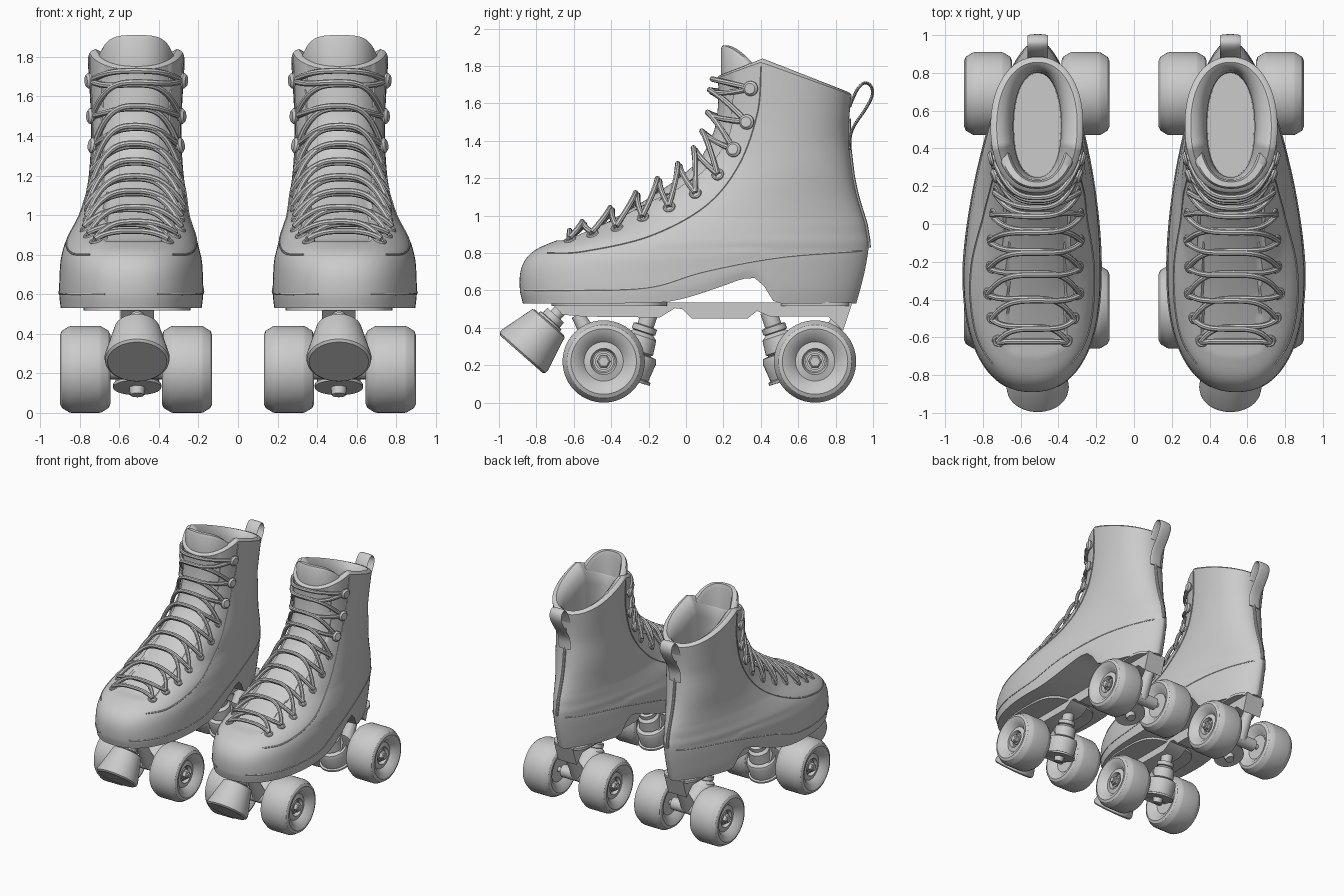
import bpy, bmesh, math
from mathutils import Vector

if "Cube" in bpy.data.objects:
    bpy.data.objects.remove(bpy.data.objects["Cube"])

CX = 0.51          # centre line of the right skate; the left one is mirrored
# boot slices: z, front y, widest y, back y, half width, back roundness
SLICES = [
    (.53, -.872, -.25, .91, .357, 1.65), (.60, -.888, -.25, .93, .364, 1.65),
    (.70, -.885, -.25, .955, .362, 1.65), (.77, -.855, -.23, .968, .357, 1.65),
    (.82, -.80, -.20, .975, .346, 1.65), (.86, -.71, -.15, .975, .335, 1.68),
    (.90, -.60, -.10, .968, .32, 1.7), (.95, -.49, 0, .96, .297, 1.75),
    (1.0, -.39, .10, .945, .277, 1.8), (1.1, -.22, .25, .915, .255, 1.9),
    (1.2, -.07, .38, .893, .24, 2), (1.3, .05, .45, .88, .232, 2),
    (1.4, .11, .48, .87, .229, 2), (1.55, .15, .5, .87, .231, 2.1),
    (1.83, .165, .52, .885, .245, 2.15)]
BOTTOM = [(-1, .53), (-.15, .535), (0, .56), (.2, .625), (.3, .66), (.37, .665), (.42, .62), (.47, .54), (.52, .53), (1, .53)]
N = 2.3            # front roundness


def interp(tab, t):
    """smooth interpolation of table rows keyed by their first column"""
    t = min(max(t, tab[0][0]), tab[-1][0])
    i = max(k for k in range(len(tab) - 1) if tab[k][0] <= t)
    a, b = tab[i], tab[i + 1]
    p, q = tab[max(i - 1, 0)], tab[min(i + 2, len(tab) - 1)]
    h = b[0] - a[0]
    u = (t - a[0]) / h
    out = []
    for k in range(1, len(a)):
        m0 = (b[k] - p[k]) / (b[0] - p[0]) * h
        m1 = (q[k] - a[k]) / (q[0] - a[0]) * h
        out.append(a[k] * (2*u**3 - 3*u*u + 1) + m0 * (u**3 - 2*u*u + u) + b[k] * (3*u*u - 2*u**3) + m1 * (u**3 - u*u))
    return out


def smooth(pts, n=40):
    tab = [(i, *p) for i, p in enumerate(pts)]
    return [Vector(interp(tab, i * (len(pts) - 1) / n)) for i in range(n + 1)]


def top(y):
    return 1.73 + .36 * (y - .15) if y < .4 else 1.82 - .36 * (y - .4)


def low_k(y):
    return (.85 - interp(BOTTOM, y)[0]) / .32


def remap(y, z):   # bends flat slices to the arch below and the sloping cuff above
    if z < .85:
        return .85 - (.85 - z) * low_k(y)
    return z if z < 1.4 else 1.4 + (z - 1.4) * (top(y) - 1.4) / .43


def unmap(y, z):
    if z < .85:
        return .85 - (.85 - z) / low_k(y)
    return z if z < 1.4 else 1.4 + (z - 1.4) * .43 / (top(y) - 1.4)


def shift(y, z, ym, yb):   # the forefoot leans outwards
    return CX + .03 * min(1, max(.15, (1.15 - z) / .3)) * (1 - max(0, y - ym) / (yb - ym))


def slice_point(z, a):
    yf, ym, yb, w, e = interp(SLICES, z)
    c, s = math.cos(a), math.sin(a)
    n = N if c >= 0 else e
    y = ym - (ym - yf) * c ** (2 / n) if c >= 0 else ym + (yb - ym) * (-c) ** (2 / n)
    x = math.copysign(w * abs(s) ** (2 / n), s)
    return Vector((shift(y, z, ym, yb) + x, y, remap(y, z)))


def half_width(y, z):
    z = unmap(y, z)
    yf, ym, yb, w, e = interp(SLICES, z)
    t, n = ((ym - y) / (ym - yf), N) if y < ym else ((y - ym) / (yb - ym), e)
    return w * (1 - min(t, .999) ** n) ** (1 / n), shift(y, z, ym, yb)


def on_surface(y, z, side):
    w, c = half_width(y, z)
    n = Vector((1, (half_width(y - .01, z)[0] - half_width(y + .01, z)[0]) * 50, (half_width(y, z - .01)[0] - half_width(y, z + .01)[0]) * 50)).normalized()
    return Vector((c + side * w, y, z)), Vector((n.x * side, n.y, n.z))


def loft(rings, cap=True, ngon=False, closed=False):
    n = len(rings[0])
    v = [p for r in rings for p in r]
    m = len(rings)
    f = [(i * n + k, i * n + (k + 1) % n, (i + 1) % m * n + (k + 1) % n, (i + 1) % m * n + k)
         for i in range(m if closed else m - 1) for k in range(n)]
    if cap and not closed:
        for o in (0, (m - 1) * n):
            if ngon:
                f.append(tuple(range(o, o + n)))
            else:
                f += [tuple(dict.fromkeys((o + k, o + k + 1, o + (n - k - 1) % n, o + (n - k) % n))) for k in range(n // 2)]
    f = [q for q in (tuple(dict.fromkeys(q)) for q in f) if len(q) > 2]
    return v, f


def lathe(profile, p, axis, n=40, closed=False):
    q = Vector(axis).to_track_quat('Z', 'Y')
    return loft([[Vector(p) + q @ Vector((r * math.cos(k * math.tau / n), r * math.sin(k * math.tau / n), h))
                  for k in range(n)] for r, h in profile], True, True, closed)


def rod(a, b, r1, r2=None, n=24):
    a, b = Vector(a), Vector(b)
    return lathe([(r1, 0), (r2 or r1, (b - a).length)], a, b - a, n)


def tube(path, rx, ry=None, ref=(1, 0, 0), n=10):
    rings = []
    for i, p in enumerate(path):
        t = (path[min(i + 1, len(path) - 1)] - path[max(i - 1, 0)]).normalized()
        v = t.cross(Vector(ref)).normalized()
        u = v.cross(t)
        rings.append([p + u * rx * math.cos(k * math.tau / n) + v * (ry or rx) * math.sin(k * math.tau / n) for k in range(n)])
    return loft(rings, True, True)


def add(name, parts, angle=35):
    bm = bmesh.new()
    for v, f in parts:
        vs = [bm.verts.new(p) for p in v]
        for q in f:
            bm.faces.new([vs[i] for i in q])
    bmesh.ops.recalc_face_normals(bm, faces=bm.faces)
    me = bpy.data.meshes.new(name)
    bm.to_mesh(me)
    bm.free()
    ob = bpy.data.objects.new(name, me)
    bpy.context.collection.objects.link(ob)
    bpy.ops.object.select_all(action='DESELECT')
    ob.select_set(True)
    bpy.context.view_layer.objects.active = ob
    bpy.ops.object.shade_smooth_by_angle(angle=math.radians(angle))
    ob.modifiers.new("pair", 'MIRROR').use_mirror_merge = False
    return ob


# boot: outer shell, padded collar and hollow inside in one loft
SEG = 128
rings = []
for z in [.53 + i * .0125 for i in range(40)] + [1.03 + i * .05 for i in range(17)]:
    r = [slice_point(z, k * math.tau / SEG) for k in range(SEG)]
    for p in r:    # recessed throat under the laces
        if .88 < z < 1.8 and abs(p.x - CX - .005) < .15 + .02 * (z > 1.1) and p.y < .4:
            p += Vector((0, .012, -.012))
    rings.append(r)
rim = rings[-1]
for sx, sy, dz in [(.96, .97, .012), (.87, .92, .02), (.75, .86, .005), (.6, .8, -.04), (.52, .77, -.12), (.5, .76, None)]:
    rings.append([Vector((CX + (p.x - CX) * sx, .525 + (p.y - .525) * sy, .8 if dz is None else p.z + dz)) for p in rim])
add("boot", [loft(rings)], 40)

# tongue top
outer = []
for sc in (1, .72):
    for i in range(33):
        s = i / 16 - 1
        p = slice_point(1.7, s * 1.15)
        x, y = CX + (p.x - CX) * .93 * sc, .53 + (p.y - .515) * (.97 if sc == 1 else .84)
        outer.append((x, y, 1.91 - .13 * abs(s) ** 3 - (.015 if sc != 1 else 0)))
strip = [[Vector((a[0], a[1], 1.6)), Vector((a[0], a[1], a[2] - .02)), Vector((.8*a[0]+.2*b[0], .8*a[1]+.2*b[1], a[2])),
          Vector((.2*a[0]+.8*b[0], .2*a[1]+.8*b[1], a[2])), Vector((b[0], b[1], b[2] - .02)), Vector((b[0], b[1], 1.5))]
         for a, b in zip(outer[:33], outer[33:])]
add("tongue", [loft(strip, True, True)], 50)

# seams: sole line, eyestay line and back piping
seams = []
for side in (1, -1):
    for line in ([(-.86, .6), (-.6, .6), (-.2, .615), (.1, .7), (.5, .775), (.94, .81)],
                 [(-.74, .8), (-.55, .81), (-.2, .89), (.1, 1.05), (.28, 1.27), (.38, 1.55), (.4, 1.8)]):
        seams.append(tube([on_surface(y, z, side)[0] for y, z in smooth(line, 60)], .005, n=6))
seams.append(tube([Vector((CX, interp(SLICES, z)[2], z)) for z in [.83 + i * .03 for i in range(24)]], .013))
add("seams", seams)

# pull loop
loop = smooth([(CX, .875, 1.58), (CX, .89, 1.62), (CX, .92, 1.68), (CX, .957, 1.71), (CX, .99, 1.69), (CX, .995, 1.64),
               (CX, .96, 1.57), (CX, .905, 1.49), (CX, .88, 1.43), (CX, .875, 1.35)], 50)
add("pull_loop", [tube(loop, .055, .008, n=12)])

# eyelets, hooks and laces
HOLES = [(-.62, .87), (-.5, .9), (-.37, .935), (-.23, .99), (-.09, 1.045), (.05, 1.12), (.17, 1.22), (.26, 1.35), (.33, 1.5), (.35, 1.68)]
RIDGE = [.9, .97, 1.05, 1.13, 1.2, 1.29, 1.37, 1.47, 1.57, 1.71]
eyes, hooks, anchors = [], [], {}
for i, (y, z) in enumerate(HOLES):
    for side in (1, -1):
        p, n = on_surface(y, z, side)
        anchors[i, side] = p + n * .012
        if i < 7:
            eyes.append(lathe([(.024 + .01 * math.cos(t * math.tau / 8), .01 * math.sin(t * math.tau / 8)) for t in range(8)], p, n, 20, True))
        else:
            hooks.append(lathe([(.022, -.02), (.022, .012), (.04, .014), (.04, .024), (.028, .036)], p, n, 20))
add("eyelets", eyes)
add("lace_hooks", hooks)


def lace(i, j, side, lift=0):
    a, b = anchors[i, -side], anchors[j, side]
    zr = (RIDGE[i] + RIDGE[j]) / 2
    apex = Vector((0, interp(SLICES, unmap(.2, zr) if zr > 1.4 else zr)[0] - .022 - lift, zr + .02 + lift))
    path = []
    for k in range(25):
        s = k / 12 - 1
        p = a.lerp(b, k / 24)
        h = 1 - abs(s) ** 2.8
        path.append(Vector((p.x, p.y + (apex.y - p.y) * h, p.z + (apex.z - p.z) * h)))
    return tube(path, .015, ref=(0, -.7, .7), n=8)


laces = [lace(0, 0, 1), lace(9, 9, 1)]
for i in range(9):
    laces += [lace(i, i + 1, 1), lace(i, i + 1, -1, .012)]
add("laces", laces)

# plate with mounting flanges
prof = [(-.72, .535), (-.66, .47), (-.55, .46), (-.14, .455), (-.06, .505), (-.02, .5), (.03, .45), (.33, .45), (.38, .49),
        (.45, .46), (.76, .46), (.84, .385), (.89, .535)]
plate = [loft([[Vector((CX + x, y, z)) for y, z in prof] for x in (-.085, .085)], True, True)]
for yc, hy, hx in ((-.41, .31, .27), (.69, .19, .15)):
    plate.append(loft([[Vector((CX + math.copysign(hx * abs(math.sin(a)) ** .6, math.sin(a)),
                                yc + math.copysign(hy * abs(math.cos(a)) ** .6, math.cos(a)), z))
                        for a in [k * math.tau / 48 for k in range(48)]] for z in (.517, .537)]))
add("plate", plate)

# trucks and wheels, rear set turned round
WHEEL = [(.06, .055), (.07, .085), (.105, .075), (.14, .115), (.175, .127), (.195, .118), (.217, .082), (.22, .07), (.22, -.07),
         (.217, -.082), (.195, -.118), (.175, -.127), (.14, -.115), (.1, -.08), (.04, -.08)]
PIN = [(.045, -.03), (.045, .05), (.066, .055), (.066, .085), (.055, .09), (.08, .11), (.088, .19), (.075, .2), (.11, .205),
       (.118, .23), (.108, .33), (.122, .335), (.122, .35), (.04, .352), (.035, .39)]
for name, Y in (("front", lambda y: y), ("rear", lambda y: .25 - y)):
    pin_axis = (0, Y(-.32) - Y(-.2), -.36)
    hub = (CX, Y(-.44), .22)
    add(name + "_cushions", [lathe(PIN, (CX, Y(-.2), .46), pin_axis, 32)])
    add(name + "_truck", [
        rod((CX - .14, hub[1], .22), (CX + .14, hub[1], .22), .05),
        rod((CX - .37, hub[1], .22), (CX + .37, hub[1], .22), .02),
        rod(hub, (CX, Y(-.26), .3), .06, .1),
        rod(hub, (CX, Y(-.58), .47), .055, .035)])
    wheels, nuts = [], []
    for s in (1, -1):
        c = Vector((CX + .005 + s * .2575, hub[1], .22))
        wheels.append(lathe(WHEEL, c, (s, 0, 0), 56))
        nuts.append(lathe([(.055, .05), (.055, .064), (.045, .064), (.045, .075)], c, (s, 0, 0), 24))
        nuts.append(lathe([(.036, .07), (.036, .1), (.028, .106)], c, (s, 0, 0), 6))
    add(name + "_wheels", wheels, 30)
    add(name + "_axle_nuts", nuts, 20)

# toe stop with stem
ax = Vector((0, -.66, -.75)).normalized()
base = Vector((CX, -.73, .43))
add("toe_stop", [lathe([(.1, 0), (.115, .008), (.165, .2), (.162, .218), (.15, .228)], base, ax, 48),
                 lathe([(.035, -.14), (.035, -.05), (.06, -.05), (.06, -.015), (.075, -.012), (.075, .01)], base, ax, 24)])
